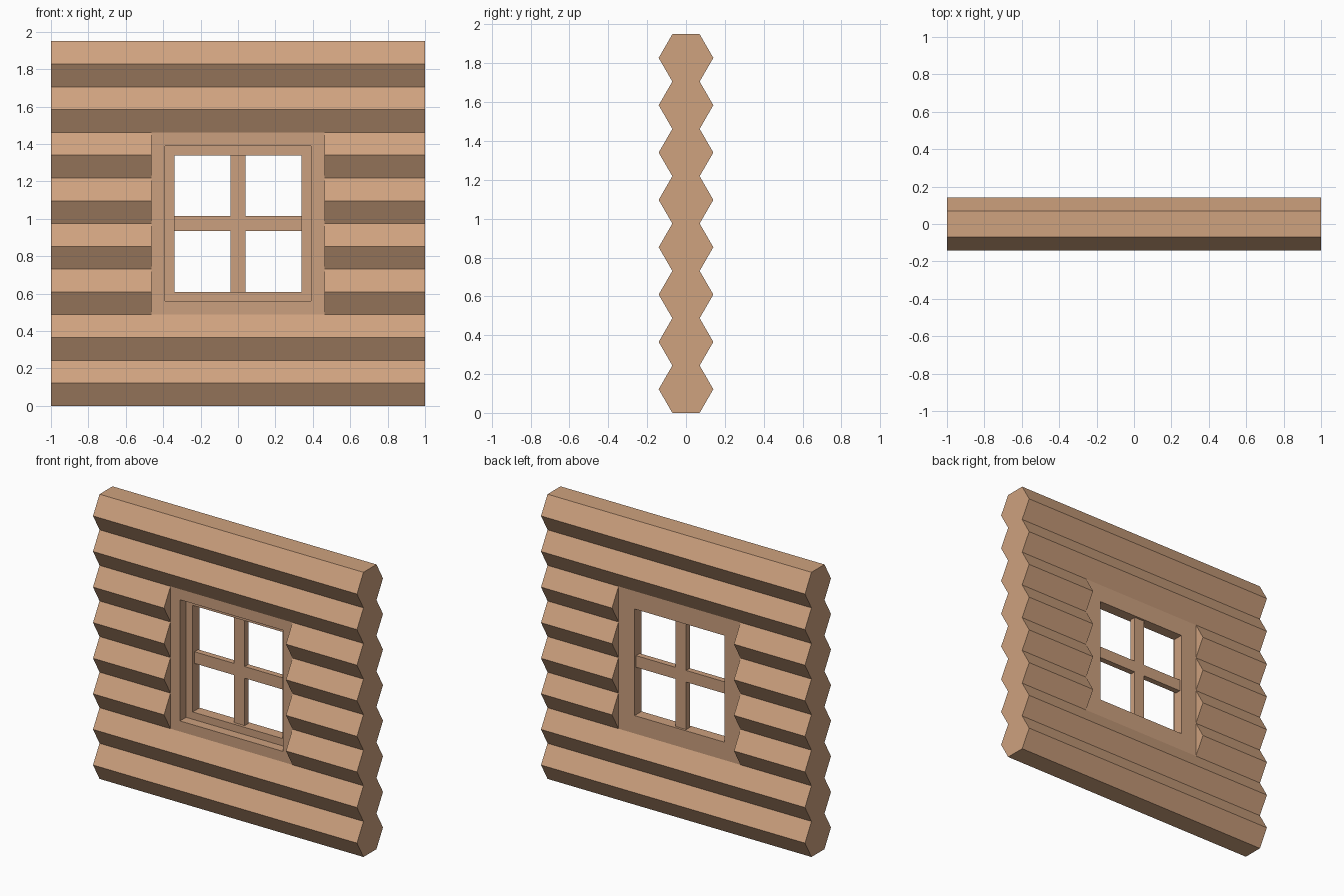
import bpy, bmesh, math

if "Cube" in bpy.data.objects:
    bpy.data.objects.remove(bpy.data.objects["Cube"])

R = 0.1407                      # hexagon radius of a log
H = R * math.sqrt(3)            # log height
HALF = R / 2                    # half width of a log's flat top
CUT = 0.462                     # half width of the hole in the wall
Z0, Z1 = 2 * H, 6 * H           # hole bottom and top
ZC = (Z0 + Z1) / 2


def material(name, rgb):
    m = bpy.data.materials.new(name)
    m.diffuse_color = (*rgb, 1)
    m.use_nodes = True
    m.node_tree.nodes["Principled BSDF"].inputs["Base Color"].default_value = m.diffuse_color
    return m


wood = material("log_wood", (0.62, 0.36, 0.21))
trim = material("frame_wood", (0.60, 0.35, 0.21))


def loft(name, rings, mat, closed=False):
    """Join equal rings of points; cap the ends, or close the loop."""
    bm = bmesh.new()
    loops = [[bm.verts.new(p) for p in ring] for ring in rings]
    n, count = len(loops[0]), len(loops)
    for i in range(count if closed else count - 1):
        a, b = loops[i], loops[(i + 1) % count]
        for k in range(n):
            j = (k + 1) % n
            bm.faces.new((a[k], a[j], b[j], b[k]))
    if not closed:
        bm.faces.new(loops[0])
        bm.faces.new(loops[-1])
    bmesh.ops.recalc_face_normals(bm, faces=bm.faces)
    me = bpy.data.meshes.new(name)
    bm.to_mesh(me)
    bm.free()
    me.materials.append(mat)
    ob = bpy.data.objects.new(name, me)
    bpy.context.collection.objects.link(ob)
    return ob


def log(name, x0, x1, row):
    z = (row + 0.5) * H
    hexa = [(R * math.cos(math.pi / 3 * k), R * math.sin(math.pi / 3 * k)) for k in range(6)]
    loft(name, [[(x, y, z + dz) for y, dz in hexa] for x in (x0, x1)], wood)


def rect(y, half_x, half_z):
    return [(sx * half_x, y, ZC + sz * half_z) for sx, sz in ((-1, -1), (1, -1), (1, 1), (-1, 1))]


# Logs: full length above and below the window, split beside it
for row in range(8):
    if 2 <= row <= 5:
        log(f"log_left_{row}", -1, -CUT, row)
        log(f"log_right_{row}", CUT, 1, row)
    else:
        log(f"log_{row}", -1, 1, row)

# Window frame with a step in its opening
hz = (Z1 - Z0) / 2
loft("window_frame", [rect(-HALF, CUT, hz), rect(-HALF, 0.39, 0.415), rect(-0.005, 0.39, 0.415),
                      rect(-0.005, 0.34, 0.365), rect(HALF, 0.34, 0.365), rect(HALF, CUT, hz)],
     trim, closed=True)

# Crossed glazing bars
loft("glazing_bar_vertical", [rect(0.015, 0.04, 0.365), rect(0.055, 0.04, 0.365)], trim)
loft("glazing_bar_horizontal", [rect(0.015, 0.34, 0.04), rect(0.055, 0.34, 0.04)], trim)
